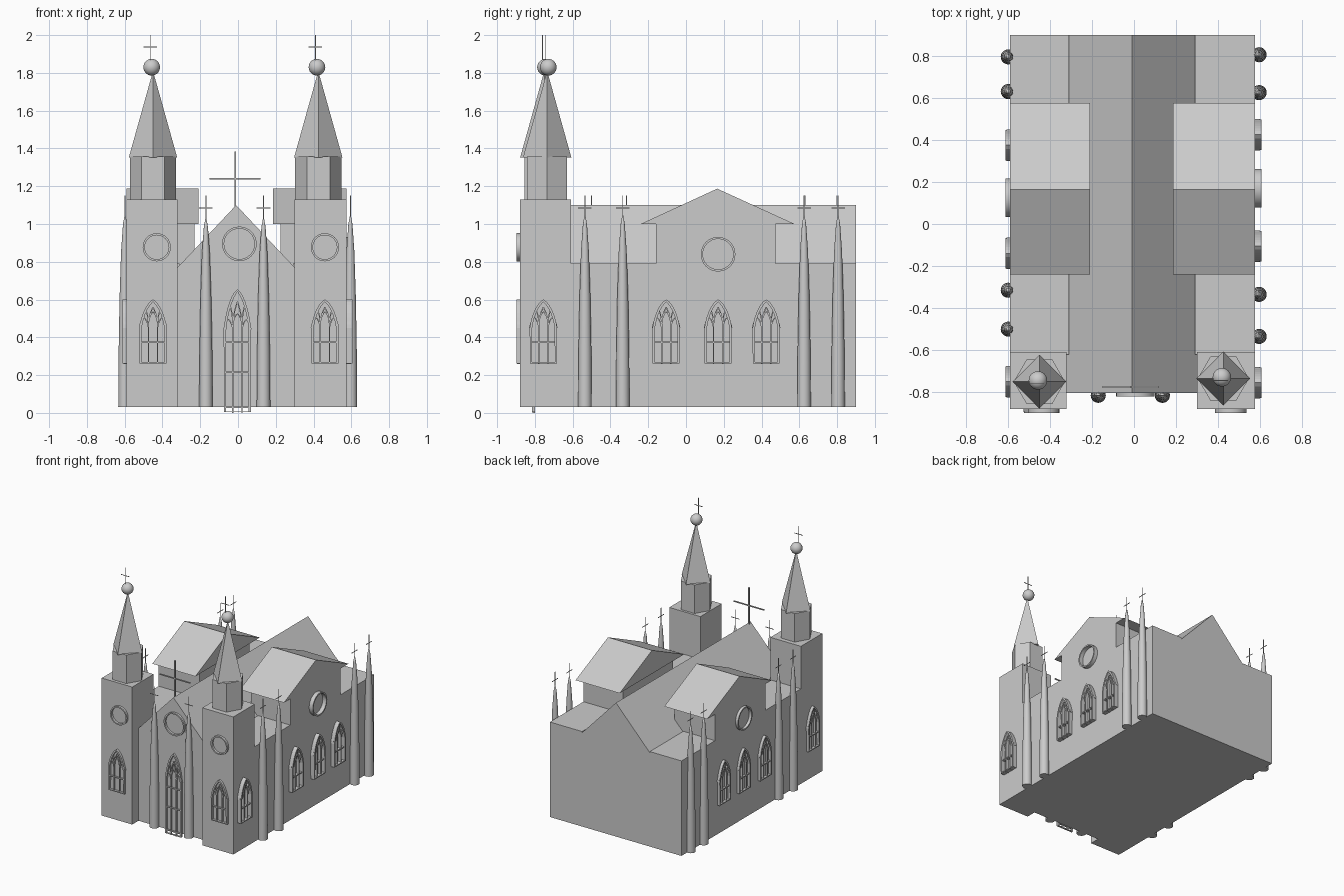
import bpy, bmesh, math
from mathutils import Matrix, Vector

cube = bpy.data.objects.get("Cube")
if cube:
    bpy.data.objects.remove(cube, do_unlink=True)

stone = bpy.data.materials.new("grey_stone")
stone.use_nodes = True
grey = (0.6, 0.6, 0.6, 1)
stone.diffuse_color = grey
stone.node_tree.nodes["Principled BSDF"].inputs["Base Color"].default_value = grey

FRONT, RIGHT, LEFT = 0, math.pi / 2, -math.pi / 2
BASE = 0.03


def finish(name, bm, matrix=Matrix(), smooth=False):
    bmesh.ops.recalc_face_normals(bm, faces=bm.faces)
    mesh = bpy.data.meshes.new(name)
    bm.to_mesh(mesh)
    bm.free()
    mesh.materials.append(stone)
    obj = bpy.data.objects.new(name, mesh)
    bpy.context.collection.objects.link(obj)
    obj.matrix_world = matrix
    if smooth:
        bpy.ops.object.select_all(action="DESELECT")
        obj.select_set(True)
        bpy.context.view_layer.objects.active = obj
        bpy.ops.object.shade_smooth_by_angle(angle=math.radians(40))
    return obj


def add_box(bm, x0, x1, y0, y1, z0, z1):
    m = Matrix.Translation(((x0 + x1) / 2, (y0 + y1) / 2, (z0 + z1) / 2))
    bmesh.ops.create_cube(bm, size=1, matrix=m @ Matrix.Diagonal((x1 - x0, y1 - y0, z1 - z0, 1)))


def box(name, *bounds):
    bm = bmesh.new()
    add_box(bm, *bounds)
    return finish(name, bm)


def prism(name, profile, start, end, axis):
    """Extrude an upright profile along the x or y axis."""
    bm = bmesh.new()
    place = (lambda p: (start, p[0], p[1])) if axis == "x" else (lambda p: (p[0], start, p[1]))
    face = bm.faces.new([bm.verts.new(place(p)) for p in profile])
    out = bmesh.ops.extrude_face_region(bm, geom=[face])
    shift = Vector((end - start, 0, 0)) if axis == "x" else Vector((0, end - start, 0))
    bmesh.ops.translate(bm, vec=shift, verts=[v for v in out["geom"] if isinstance(v, bmesh.types.BMVert)])
    return finish(name, bm)


def cone(name, sides, r0, r1, z0, z1, x, y, turn=0):
    bm = bmesh.new()
    bmesh.ops.create_cone(bm, cap_ends=True, segments=sides, radius1=r0, radius2=r1, depth=z1 - z0)
    m = Matrix.Translation((x, y, (z0 + z1) / 2)) @ Matrix.Rotation(turn, 4, "Z")
    return finish(name, bm, m)


def cross(name, x, y, z0, z1, arm_z, half, angle=FRONT, t=0.002):
    bm = bmesh.new()
    add_box(bm, -t, t, -t, t, z0, z1)
    add_box(bm, -half, half, -t, t, arm_z - t, arm_z + t)
    finish(name, bm, Matrix.Translation((x, y, 0)) @ Matrix.Rotation(angle, 4, "Z"))


def ribbon(bm, points, width, depth, closed=False):
    """Raised flat band that follows a path drawn on a wall."""
    n, rows = len(points), []
    for i, (u, v) in enumerate(points):
        a = Vector(points[i - 1] if closed or i else points[0])
        b = Vector(points[(i + 1) % n] if closed or i < n - 1 else points[-1])
        side = Vector((a.y - b.y, b.x - a.x)).normalized() * width / 2
        rows.append([bm.verts.new((u + s * side.x, d, v + s * side.y))
                     for s, d in ((-1, 0), (-1, -depth), (1, -depth), (1, 0))])
    for i in range(n if closed else n - 1):
        p, q = rows[i], rows[(i + 1) % n]
        for k in range(4):
            bm.faces.new((p[k], p[(k + 1) % 4], q[(k + 1) % 4], q[k]))
    if not closed:
        bm.faces.new(rows[0])
        bm.faces.new(rows[-1])


def arch(u, half, spring, top, steps=7):
    """Pointed arch from right spring point over the tip to the left one."""
    right = []
    for i in range(steps + 1):
        t = i / steps * math.pi / 2
        right.append((half * (math.cos(t) * 0.6 + (1 - i / steps) * 0.4), spring + (top - spring) * math.sin(t * 0.8) / math.sin(math.pi * 0.4)))
    return [(u + a, b) for a, b in right] + [(u - a, b) for a, b in right[-2::-1]]


def arched_frame(name, x, y, angle, depth, half, z0, spring, top, rails):
    bm = bmesh.new()
    inset = 0.006
    outline = arch(0, half - inset, spring, top - inset)
    # Outer frame, with the sill
    ribbon(bm, [(-half + inset, z0 + inset), (half - inset, z0 + inset)] + outline, 0.013, depth, True)
    third = half * 2 / 3
    inner = depth * 0.75
    for s in (-1, 1):
        ribbon(bm, [(s * third / 2, z0), (s * third / 2, spring + 0.02)], 0.007, inner)
        # Branching tracery in the arch head
        ribbon(bm, [(s * third * (0.5 + 0.3 * k * k / 9), spring + 0.02 + (top - spring) * 0.17 * k) for k in range(4)],
               0.006, inner)
        ribbon(bm, [(s * third * (0.5 - 0.5 * k * k / 9), spring + 0.02 + (top - spring) * 0.2 * k) for k in range(4)],
               0.006, inner)
    for rail in rails:
        add_box(bm, -half + inset, half - inset, -inner, 0, rail - 0.004, rail + 0.004)
    # Small lancet heads over the lights
    for i in (-1, 0, 1):
        rise = 0.03 if i == 0 else 0
        ribbon(bm, arch(i * third, third / 2, spring + rise, spring + rise + 0.055, 4), 0.006, inner)
    finish(name, bm, Matrix.Translation((x, y, 0)) @ Matrix.Rotation(angle, 4, "Z"))


def window(name, x, y, angle, depth):
    arched_frame(name, x, y, angle, depth, 0.072, 0.26, 0.45, 0.6, (0.375,))


def ring(name, x, y, z, angle, radius, depth):
    bm = bmesh.new()
    path = [(radius * math.cos(k * math.pi / 16), radius * math.sin(k * math.pi / 16)) for k in range(32)]
    ribbon(bm, path, 0.011, depth, True)
    finish(name, bm, Matrix.Translation((x, y, z)) @ Matrix.Rotation(angle, 4, "Z"), True)


def pinnacle(name, x, y, angle, tip):
    """Slender tapering round buttress with a small cross."""
    bm = bmesh.new()
    profile = [(0, 0), (0.036, 0), (0.034, 0.28), (0.029, 0.56), (0.021, 0.8), (0.011, 0.94), (0, 1)]
    verts = [bm.verts.new((r, 0, BASE + h * (tip - BASE))) for r, h in profile]
    edges = [bm.edges.new(pair) for pair in zip(verts, verts[1:])]
    bmesh.ops.spin(bm, geom=verts + edges, axis=(0, 0, 1), cent=(0, 0, 0), angle=math.tau, steps=20)
    bmesh.ops.remove_doubles(bm, verts=bm.verts, dist=0.0002)
    finish(name, bm, Matrix.Translation((x, y, 0)), True)
    cross(name + "_cross", x, y, tip - 0.02, 1.15, 1.085, 0.036, angle)


# Main hall
prism("nave", [(-0.32, BASE), (-0.32, 0.77), (0.30, 0.77), (0.30, BASE)], -0.8, 0.9, "y")
prism("nave_roof", [(-0.32, 0.77), (-0.01, 1.1), (0.30, 0.77)], -0.803, 0.9, "y")
cross("gable_cross", -0.015, -0.775, 1.07, 1.385, 1.24, 0.135, t=0.004)
box("left_aisle", 0.29, 0.575, -0.62, 0.9, BASE, 0.79)
box("right_aisle", -0.59, -0.31, -0.62, 0.9, BASE, 0.79)

# Transepts
for side, wall, inner, eave in (("left", 0.575, 0.225, 0.185), ("right", -0.59, -0.23, -0.21)):
    box(side + "_transept", min(wall, inner), max(wall, inner), -0.16, 0.475, 0.7, 1.0)
    prism(side + "_transept_roof", [(-0.24, 1.0), (0.165, 1.187), (0.575, 1.0)], wall, eave, "x")

# Towers
for side, x0, x1, cx, cy, wx in (("left", 0.30, 0.575, 0.425, -0.735, 0.46),
                                 ("right", -0.59, -0.32, -0.45, -0.75, -0.45)):
    box(side + "_tower", x0, x1, -0.88, -0.61, BASE, 1.13)
    cone(side + "_belfry", 6, 0.122, 0.122, 1.13, 1.358, cx, cy, math.pi / 6)
    cone(side + "_spire", 4, 0.128, 0, 1.352, 1.81, cx, cy)
    bm = bmesh.new()
    bmesh.ops.create_uvsphere(bm, u_segments=24, v_segments=14, radius=0.044)
    finish(side + "_spire_ball", bm, Matrix.Translation((cx - 0.007, cy + 0.006, 1.83)), True)
    cross(side + "_spire_cross", cx - 0.015, cy - 0.01, 1.86, 2.0, 1.937, 0.036)
    window(side + "_tower_front_window", wx, -0.88, FRONT, 0.018)
    ring(side + "_tower_round_window", 0.46 if wx > 0 else -0.43, -0.88, 0.877, FRONT, 0.069, 0.018)

# Front door and rose ring
arched_frame("front_door", -0.003, -0.8, FRONT, 0.016, 0.072, 0, 0.44, 0.655, (0.03, 0.215, 0.375))
ring("front_round_window", 0.007, -0.8, 0.895, FRONT, 0.086, 0.02)
for side, x in (("right", -0.17), ("left", 0.135)):
    pinnacle(side + "_front_pinnacle", x, -0.815, FRONT, 1.045)

# Side windows and buttresses
sides = (("left", 0.575, RIGHT, 0.032, 0.595, (-0.755, -0.105, 0.17, 0.425), (-0.535, -0.335, 0.625, 0.805), 0.17),
         ("right", -0.59, LEFT, 0.022, -0.598, (-0.75, -0.14, 0.125, 0.375), (-0.5, -0.315, 0.63, 0.795), 0.125))
for side, wall, angle, depth, px, windows, pinnacles, ring_y in sides:
    for i, y in enumerate(windows):
        window(f"{side}_window_{i + 1}", wall, y, angle, depth)
    for i, y in enumerate(pinnacles):
        pinnacle(f"{side}_pinnacle_{i + 1}", px, y, angle, 1.06)
    ring(side + "_round_window", wall, ring_y, 0.84, angle, 0.086, depth)
